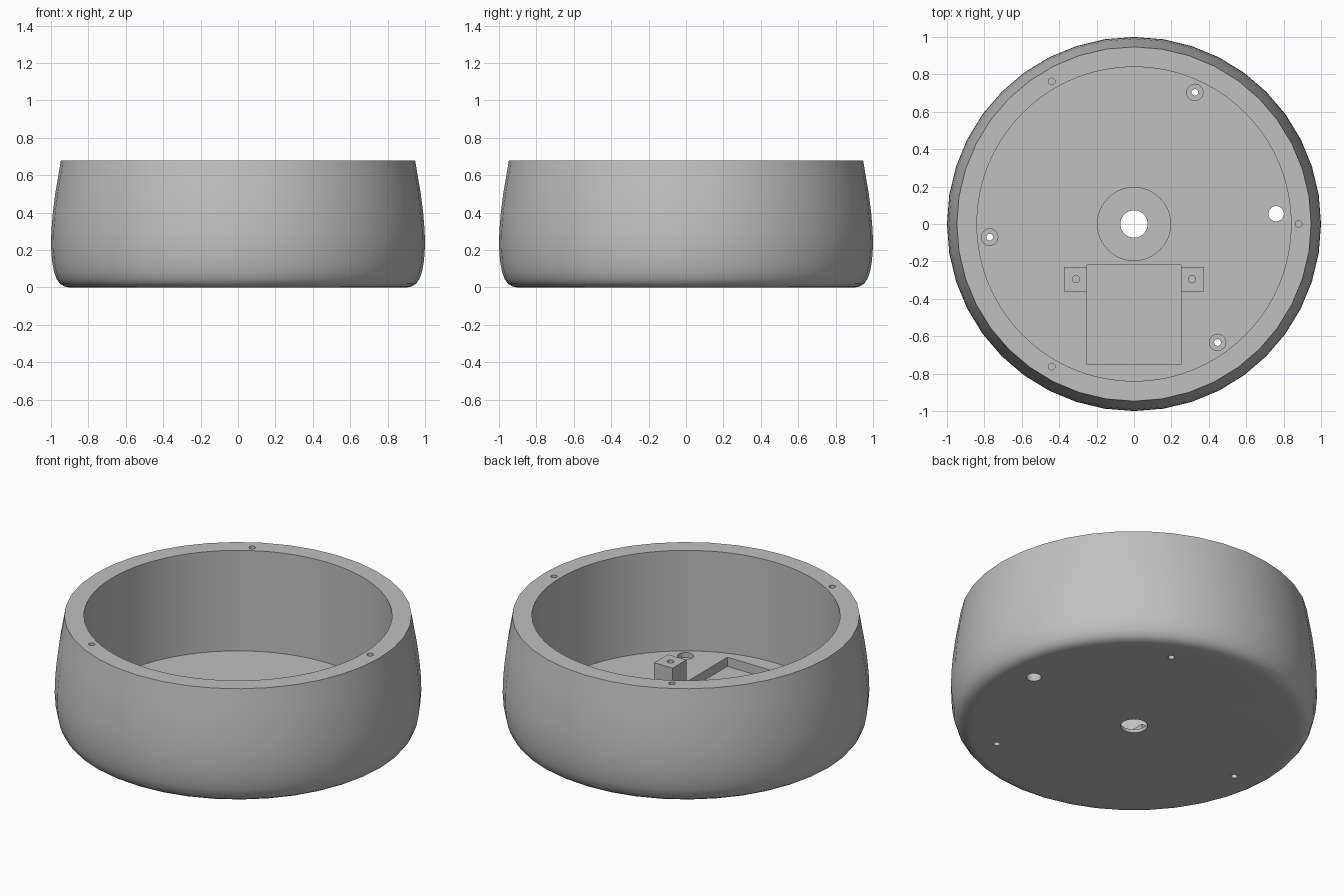
import bpy, bmesh, math
from mathutils import Matrix, Vector

if "Cube" in bpy.data.objects:
    bpy.data.objects.remove(bpy.data.objects["Cube"])

HEIGHT, FLOOR, THIN = 0.68, 0.075, 0.02

grey = bpy.data.materials.new("plain grey")
grey.use_nodes = True
grey.diffuse_color = (0.53, 0.53, 0.53, 1)
grey.node_tree.nodes["Principled BSDF"].inputs["Base Color"].default_value = grey.diffuse_color


def finish(name, bm):
    mesh = bpy.data.meshes.new(name)
    bmesh.ops.recalc_face_normals(bm, faces=bm.faces)
    bm.to_mesh(mesh)
    bm.free()
    mesh.materials.append(grey)
    obj = bpy.data.objects.new(name, mesh)
    bpy.context.collection.objects.link(obj)
    return obj


def cylinder(name, x, y, radius, low, high, sides=32):
    bm = bmesh.new()
    bmesh.ops.create_cone(bm, cap_ends=True, segments=sides, radius1=radius, radius2=radius,
                          depth=high - low, matrix=Matrix.Translation((x, y, (low + high) / 2)))
    return finish(name, bm)


def box(name, low, high):
    low, high = Vector(low), Vector(high)
    bm = bmesh.new()
    size = Matrix.Diagonal((high - low).to_4d())
    bmesh.ops.create_cube(bm, size=1, matrix=Matrix.Translation((low + high) / 2) @ size)
    return finish(name, bm)


def lathe(name, profile, sides):
    """Closed solid of revolution from (radius, z) points."""
    bm = bmesh.new()
    rings = []
    for radius, z in profile:
        rings.append([bm.verts.new((radius * math.cos(a), radius * math.sin(a), z))
                      for a in (math.tau * i / sides for i in range(sides))])
    for lower, upper in zip(rings, rings[1:]):
        for i in range(sides):
            j = (i + 1) % sides
            bm.faces.new((lower[i], lower[j], upper[j], upper[i]))
    bm.faces.new(rings[0])
    bm.faces.new(rings[-1])
    return finish(name, bm)


def activate(obj):
    bpy.ops.object.select_all(action='DESELECT')
    obj.select_set(True)
    bpy.context.view_layer.objects.active = obj


def cut(obj, cutter):
    cutter.hide_render = True
    activate(obj)
    mod = obj.modifiers.new("cut", 'BOOLEAN')
    mod.operation, mod.solver, mod.object = 'DIFFERENCE', 'EXACT', cutter
    bpy.ops.object.modifier_apply(modifier=mod.name)
    bpy.data.objects.remove(cutter)


def smooth(obj):
    activate(obj)
    bpy.ops.object.shade_smooth_by_angle(angle=math.radians(35))


# Rounded bowl-shaped housing
profile = [(0.88, 0), (0.905, 0.001), (0.93, 0.006), (0.952, 0.02), (0.97, 0.045),
           (0.984, 0.085), (0.994, 0.14), (1, 0.22), (0.998, 0.3), (0.99, 0.4),
           (0.976, 0.51), (0.962, 0.59), (0.947, HEIGHT)]
housing = lathe("housing", profile, 40)

# Main bore, centre recess and rectangular pocket
cut(housing, cylinder("bore", 0, 0, 0.84, FLOOR, 1, 80))
cut(housing, cylinder("centre_recess", 0, 0, 0.195, THIN, 0.3, 48))
cut(housing, box("pocket", (-0.25, -0.75, THIN), (0.25, -0.22, 0.3)))

# Through holes for shaft and cable
cut(housing, cylinder("shaft_hole", 0, 0, 0.073, -0.1, 0.3))
cut(housing, cylinder("cable_hole", 0.76, 0.055, 0.041, -0.1, 0.3))

# Three counterbored floor screw holes
for i in range(3):
    angle = math.radians(65.2 + 120 * i)
    x, y = 0.775 * math.cos(angle), 0.775 * math.sin(angle)
    cut(housing, cylinder("counterbore", x, y, 0.044, 0.045, 0.3, 24))
    cut(housing, cylinder("screw_hole", x, y, 0.018, -0.1, 0.3, 16))

# Three blind screw holes in the rim
for i in range(3):
    angle = math.radians(120 * i)
    x, y = 0.88 * math.cos(angle), 0.88 * math.sin(angle)
    cut(housing, cylinder("rim_hole", x, y, 0.018, HEIGHT - 0.15, 1, 16))
smooth(housing)

# Mounting blocks on both sides of the pocket
for side, name in ((1, "left_mount"), (-1, "right_mount")):
    inner, outer = sorted((0.25 * side, 0.373 * side))
    mount = box(name, (inner, -0.36, FLOOR), (outer, -0.23, 0.208))
    cut(mount, cylinder("mount_hole", 0.31 * side, -0.295, 0.019, 0.1, 0.3, 16))
    smooth(mount)
